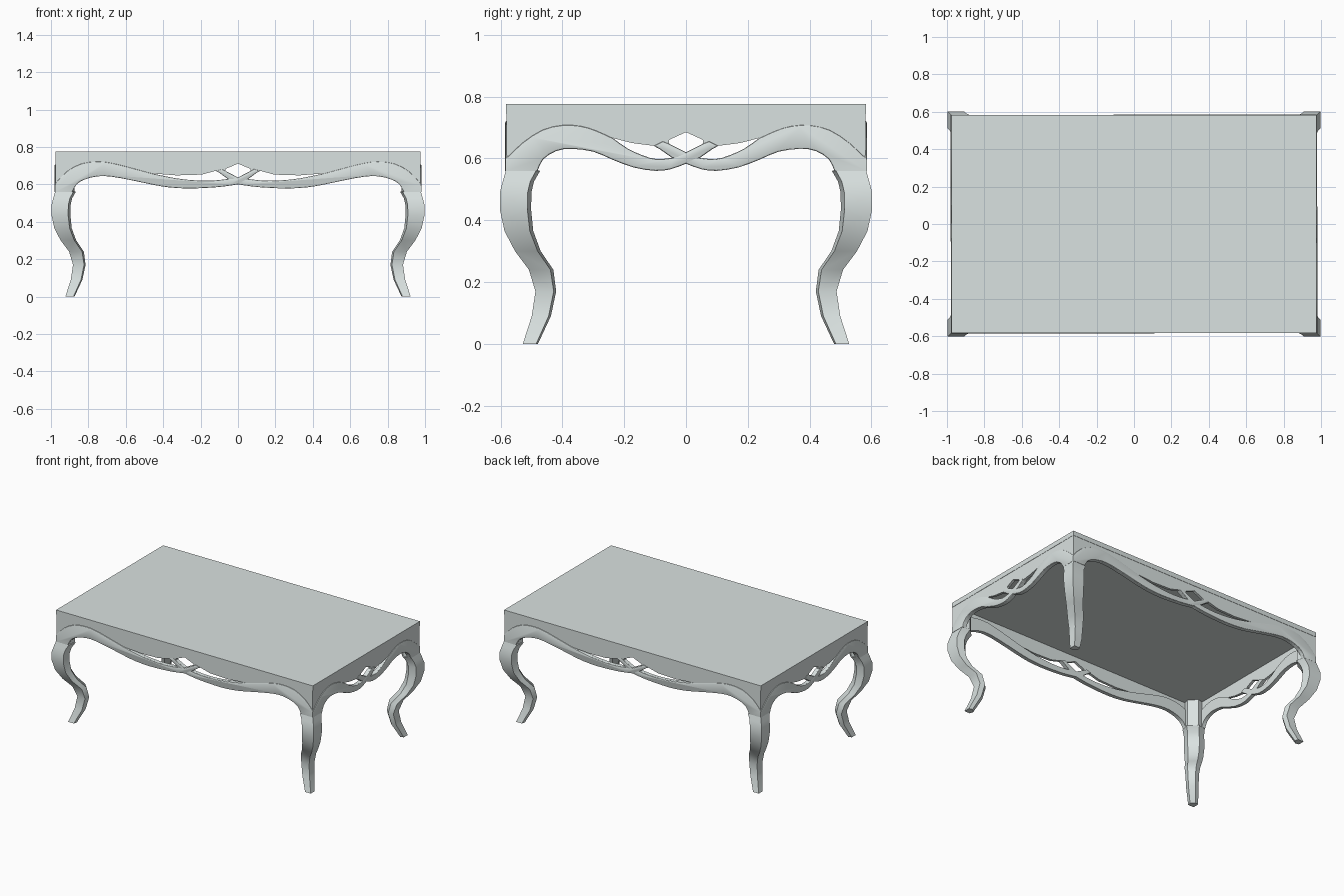
import bpy, bmesh, math
from mathutils import Matrix, Vector

if "Cube" in bpy.data.objects:
    bpy.data.objects.remove(bpy.data.objects["Cube"])

mat = bpy.data.materials.new("pale_grey_paint")
mat.diffuse_color = (0.70, 0.76, 0.75, 1)
mat.use_nodes = True
mat.node_tree.nodes["Principled BSDF"].inputs["Base Color"].default_value = mat.diffuse_color

HX, HY, TOP, THICK = 0.977, 0.582, 0.776, 0.032


def add_object(name, bm, matrix=Matrix()):
    bmesh.ops.recalc_face_normals(bm, faces=bm.faces)
    me = bpy.data.meshes.new(name)
    bm.to_mesh(me)
    bm.free()
    me.transform(matrix)
    me.materials.append(mat)
    ob = bpy.data.objects.new(name, me)
    bpy.context.collection.objects.link(ob)
    return ob


def smooth_shade(ob, angle):
    bpy.ops.object.select_all(action='DESELECT')
    ob.select_set(True)
    bpy.context.view_layer.objects.active = ob
    bpy.ops.object.shade_smooth_by_angle(angle=math.radians(angle))


def smooth(pts, n=2):
    """Catmull-Rom refinement of an open polyline."""
    p = [Vector(q) for q in pts]
    p = [2 * p[0] - p[1]] + p + [2 * p[-1] - p[-2]]
    out = []
    for a, b, c, d in zip(p, p[1:], p[2:], p[3:]):
        for k in range(n):
            t = k / n
            out.append(tuple(0.5 * (2 * b + (c - a) * t + (2 * a - 5 * b + 4 * c - d) * t * t
                                    + (3 * b - a - 3 * c + d) * t ** 3)))
    return out + [tuple(p[-2])]


def flip(pts):
    return [(-u, v) for u, v in reversed(pts)]


def plate(loops, w0, w1):
    """Flat plate with holes: filled 2D outlines extruded from w0 to w1."""
    cu = bpy.data.curves.new("outline", 'CURVE')
    cu.dimensions, cu.fill_mode, cu.extrude = '2D', 'BOTH', (w1 - w0) / 2
    for loop in loops:
        sp = cu.splines.new('POLY')
        sp.points.add(len(loop) - 1)
        for pt, (u, v) in zip(sp.points, loop):
            pt.co = (u, v, 0, 1)
        sp.use_cyclic_u = True
        sp.use_smooth = False
    ob = bpy.data.objects.new("outline", cu)
    bpy.context.collection.objects.link(ob)
    me = bpy.data.meshes.new_from_object(ob.evaluated_get(bpy.context.evaluated_depsgraph_get()))
    bm = bmesh.new()
    bm.from_mesh(me)
    bpy.data.objects.remove(ob)
    bpy.data.meshes.remove(me)
    bmesh.ops.translate(bm, verts=bm.verts, vec=(0, 0, (w0 + w1) / 2))
    bmesh.ops.remove_doubles(bm, verts=bm.verts, dist=1e-5)
    return bm


# apron outlines, half of each side, as (distance from middle, height)
LONG = dict(
    half=HX, depth=HY,
    bottom=[(0, .60), (.08, .588), (.17, .581), (.275, .578), (.37, .584), (.45, .597), (.57, .622),
            (.676, .641), (.75, .643), (.82, .626), (.863, .60), (.885, .56)],
    ridge=[(HX, .605), (.917, .668), (.837, .711), (.746, .722), (.676, .714), (.596, .695), (.463, .659)],
    low=[(.055, .629), (.126, .621), (.22, .621), (.33, .632), (.463, .659)],
    high=[(.33, .648), (.195, .652), (.12, .672), (.10, .662)],
    diamond=[(0, .711), (.068, .682), (.068, .672), (0, .637)],
    tail=[(0, .637), (-.068, .672), (-.085, .682), (-.12, .672), (-.10, .662), (-.055, .629)])
SHORT = dict(
    half=HY, depth=HX,
    bottom=[(0, .583), (.05, .565), (.10, .56), (.17, .571), (.24, .597), (.30, .622), (.37, .631),
            (.42, .624), (.462, .597), (.48, .56)],
    ridge=[(HY, .60), (.53, .65), (.466, .692), (.40, .708), (.34, .705), (.29, .69), (.237, .666)],
    low=[(.045, .602), (.095, .598), (.14, .61), (.19, .633), (.237, .666)],
    high=[(.175, .65), (.105, .641), (.085, .63)],
    diamond=[(0, .685), (.055, .66), (.055, .648), (0, .62)],
    tail=[(0, .62), (-.055, .648), (-.075, .656), (-.105, .641), (-.085, .63), (-.045, .602)])


def apron(name, s, turn):
    m = Matrix.Rotation(turn, 4, 'Z') @ Matrix.Rotation(math.pi / 2, 4, 'X')
    w, d = s['half'] - .002, s['depth'] - .002
    bottom, low = smooth(s['bottom']), smooth(s['low'])
    # pierced panel
    half = bottom[1:] + [(w, .56), (w, TOP - .002)]
    hole = low + s['high']
    dia = s['diamond'] + [(-u, v) for u, v in s['diamond'][2:0:-1]]
    outline = flip(half) + [bottom[0]] + half
    smooth_shade(add_object(name + "_panel", plate([outline, hole, flip(hole), dia], d - .018, d), m), 30)
    # thicker interlaced bands, the second passing over the first
    e = s['half']
    band = bottom + [(e, .56)] + smooth(s['ridge']) + low[-2::-1] + s['tail']
    for i, loop in enumerate((band, flip(band))):
        bm = plate([loop], d - .025, d + .004 + .001 * i)
        bmesh.ops.recalc_face_normals(bm, faces=bm.faces)
        caps = [f for f in bm.faces if abs(f.normal.z) > .9]
        inner = [ed for ed in bm.edges if sum(f in caps for f in ed.link_faces) == 2]
        bmesh.ops.dissolve_edges(bm, edges=inner, use_verts=False)
        # round only the outer rim, leaving the corner end square
        rim = [ed for ed in bm.edges if all(v.co.z > d for v in ed.verts)
               and not all(abs(v.co.x) > e - 1e-4 for v in ed.verts)
               and not all(v.co.y < .5601 for v in ed.verts)]
        bmesh.ops.bevel(bm, geom=rim, offset=.006, segments=2, profile=.5,
                        affect='EDGES', clamp_overlap=True)
        smooth_shade(add_object(f"{name}_band_{i + 1}", bm, m), 30)


for k, (name, s) in enumerate([("front_apron", LONG), ("right_apron", SHORT),
                               ("back_apron", LONG), ("left_apron", SHORT)]):
    apron(name, s, k * math.pi / 2)

# table top board
bm = bmesh.new()
bmesh.ops.create_cube(bm, size=1)
bmesh.ops.scale(bm, verts=bm.verts, vec=(2 * HX, 2 * HY, THICK))
bmesh.ops.translate(bm, verts=bm.verts, vec=(0, 0, TOP - THICK / 2))
add_object("table_top", bm)

# cabriole legs: (height, outer edge, inner edge), measured on the short side
LEG = [(0, .528, .479), (.09, .499, .437), (.17, .487, .420), (.24, .508, .429), (.30, .553, .470),
       (.365, .587, .494), (.434, .602, .501), (.49, .602, .500), (.525, .593, .492), (.56, .583, .472),
       (.561, .572, .478), (TOP - THICK, .572, .478)]


def leg(name, sx, sy):
    bm = bmesh.new()
    rings = []
    for z, o, i in LEG:
        b, c = .12 * (o - i), .5 * (o - i)
        sec = [(o, o), (i + b, o), (i, i + c), (i + c, i), (o, i + b)]
        rings.append([bm.verts.new((sx * (u + HX - HY), sy * v, z)) for u, v in sec])
    n = len(rings[0])
    for r0, r1 in zip(rings, rings[1:]):
        for k in range(n):
            j = (k + 1) % n
            bm.faces.new((r0[k], r0[j], r1[j], r1[k]))
    bm.faces.new(rings[0])
    bm.faces.new(rings[-1])
    smooth_shade(add_object(name, bm), 35)


for sy, fb in ((-1, "front"), (1, "back")):
    for sx, lr in ((-1, "left"), (1, "right")):
        leg(f"{fb}_{lr}_leg", sx, sy)
